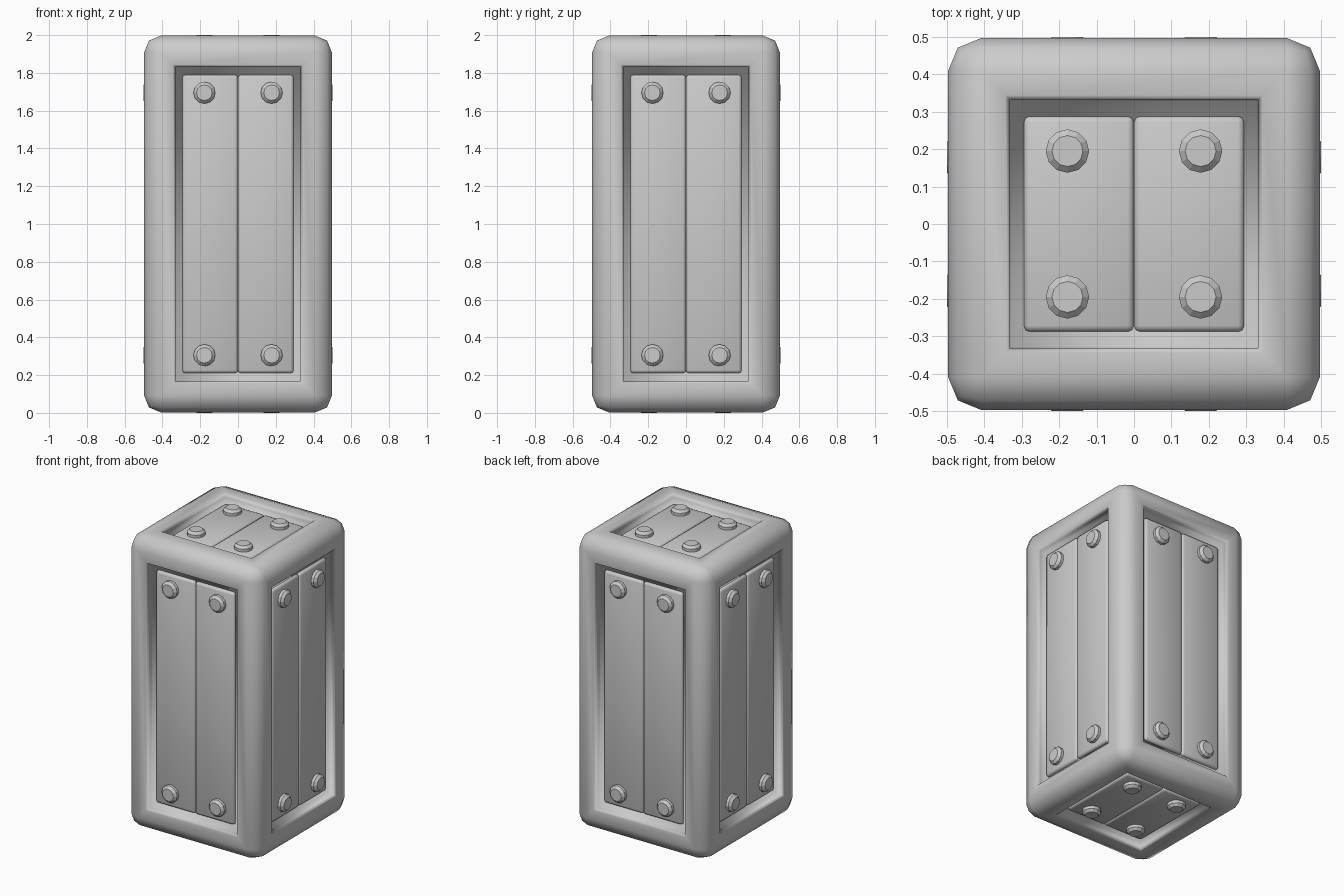
import bpy, bmesh
from math import pi
from mathutils import Matrix, Vector

if "Cube" in bpy.data.objects:
    bpy.data.objects.remove(bpy.data.objects["Cube"])

CENTRE = Matrix.Translation((0, 0, 1))
HALF, HALF_Z, TOP = 0.497, 0.997, 0.5   # frame half sizes, bolt head level
PLANK_TOP = 0.465                       # plank surface distance from the axis


def finish(name, bm, matrix, smooth):
    bmesh.ops.recalc_face_normals(bm, faces=bm.faces)
    for f in bm.faces:
        f.smooth = smooth
    me = bpy.data.meshes.new(name)
    bm.to_mesh(me)
    bm.free()
    ob = bpy.data.objects.new(name, me)
    ob.matrix_world = matrix
    bpy.context.collection.objects.link(ob)
    return ob


def box(size):
    bm = bmesh.new()
    bmesh.ops.create_cube(bm, size=1)
    bmesh.ops.scale(bm, vec=size, verts=bm.verts)
    return bm


# Rounded frame with a recess in each of its six sides
bm = box((2 * HALF, 2 * HALF, 2 * HALF_Z))
bmesh.ops.bevel(bm, geom=bm.edges[:], offset=0.088, segments=2, profile=0.5,
                affect='EDGES', clamp_overlap=True)
sides = sorted(bm.faces, key=lambda f: f.calc_area())[-6:]
for thick, depth in ((0.092, 0), (0.010, -0.006), (0.008, -0.016), (0.002, -0.03)):
    bmesh.ops.inset_individual(bm, faces=sides, thickness=thick, depth=depth)
finish("frame", bm, CENTRE, True)


def plank(name, matrix, x, half_len):
    bm = box((0.294, 2 * half_len, 0.05))
    bmesh.ops.bevel(bm, geom=bm.edges[:], offset=0.016, segments=2, profile=0.5,
                    affect='EDGES')
    finish(name, bm, matrix @ Matrix.Translation((x, 0, -0.025)), True)


def bolt(name, matrix, x, y, height):
    bm = bmesh.new()
    bmesh.ops.create_cone(bm, cap_ends=True, segments=12, radius1=0.058,
                          radius2=0.058, depth=height + 0.01)
    rim = [e for e in bm.edges if all(v.co.z > 0 for v in e.verts)]
    bmesh.ops.bevel(bm, geom=rim, offset=0.016, segments=1, affect='EDGES')
    finish(name, bm, matrix @ Matrix.Translation((x, y, (height - 0.01) / 2)), False)


# Each panel: local x across, y along the planks, z outward
panels = []
for i, side in enumerate(("front", "right", "back", "left")):
    turn = Matrix.Rotation(i * pi / 2, 4, 'Z') @ Matrix.Rotation(pi / 2, 4, 'X')
    panels.append((side, turn, PLANK_TOP, 0.79, 0.695))
for side, angle in (("top", 0), ("bottom", pi)):
    panels.append((side, Matrix.Rotation(angle, 4, 'Y'), PLANK_TOP + 0.5, 0.288, 0.195))

for side, turn, dist, half_len, bolt_y in panels:
    m = CENTRE @ turn @ Matrix.Translation((0, 0, dist))
    for sx in (-1, 1):
        plank(f"{side}_plank", m, sx * 0.1475, half_len)
        for sy in (-1, 1):
            bolt(f"{side}_bolt", m, sx * 0.178, sy * bolt_y, TOP - PLANK_TOP)
